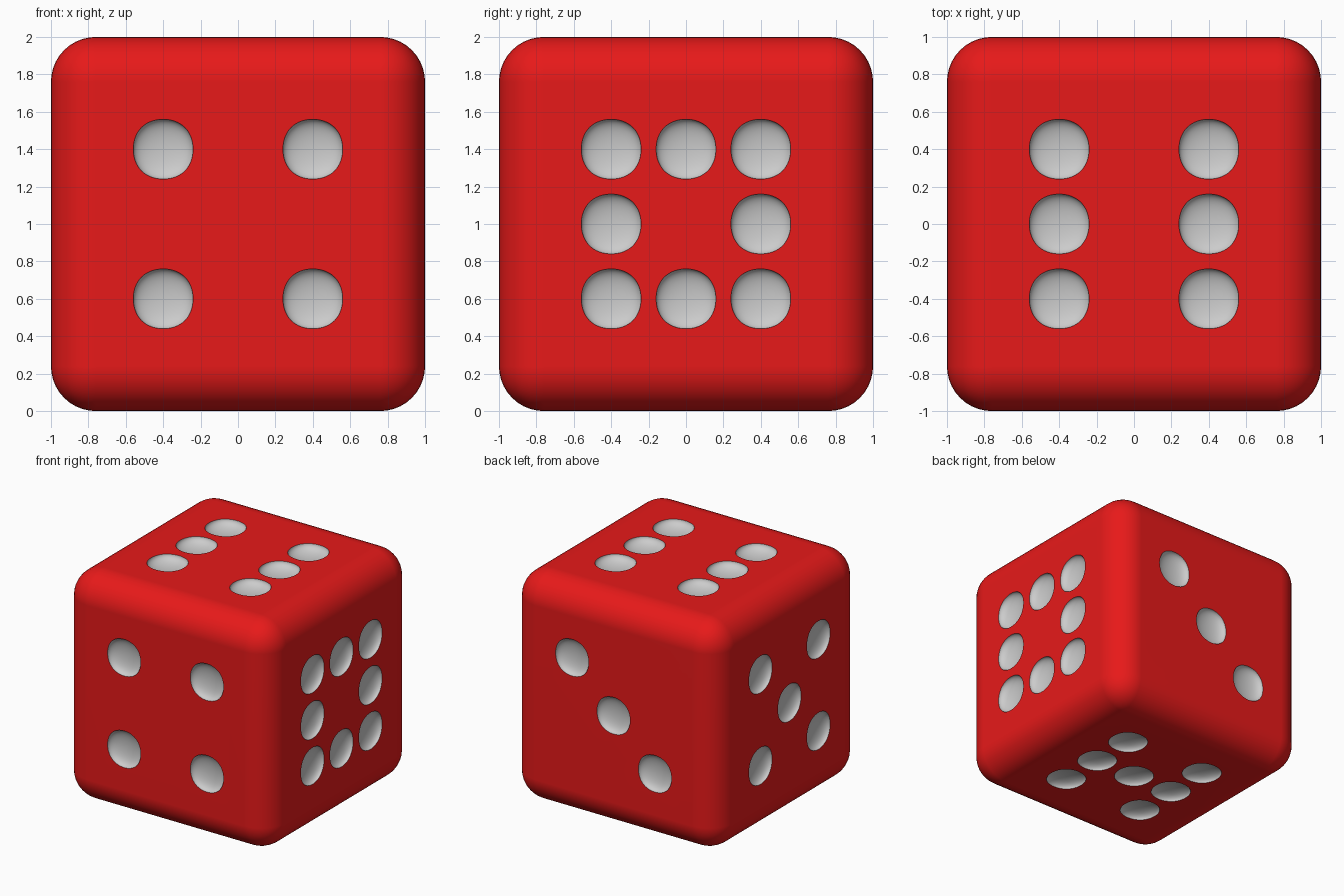
import bpy, bmesh
from mathutils import Vector

if "Cube" in bpy.data.objects:
    bpy.data.objects.remove(bpy.data.objects["Cube"])

PITCH, PIP_R, PIP_DEPTH = 0.4, 0.16, 0.065


def material(name, rgb):
    m = bpy.data.materials.new(name)
    m.diffuse_color = (*rgb, 1)
    m.use_nodes = True
    m.node_tree.nodes["Principled BSDF"].inputs["Base Color"].default_value = m.diffuse_color
    return m


red = material("red", (0.8, 0.01, 0.01))
pale = material("pale_grey", (0.8, 0.8, 0.8))

# Die body: cube with rounded edges
bpy.ops.mesh.primitive_cube_add(size=2, location=(0, 0, 1))
die = bpy.context.object
die.name = "die_body"
die.data.materials.append(red)
die.data.materials.append(pale)
bevel = die.modifiers.new("round_edges", 'BEVEL')
bevel.width, bevel.segments = 0.24, 10

# Pip layouts: face normal, horizontal axis, vertical axis, grid positions
X, Y, Z = Vector((1, 0, 0)), Vector((0, 1, 0)), Vector((0, 0, 1))
corners = [(a, b) for a in (-1, 1) for b in (-1, 1)]
columns = corners + [(-1, 0), (1, 0)]
faces = [
    (-Y, X, Z, corners),
    (X, Y, Z, columns + [(0, -1), (0, 1)]),
    (Z, X, Y, columns),
    (Y, X, Z, [(-1, -1), (0, 0), (1, 1)]),
    (-X, Y, Z, corners + [(0, 0)]),
    (-Z, X, Y, columns + [(0, 0)]),
]

# One soft squarish pip shape from a subdivided cube
bpy.ops.mesh.primitive_cube_add(size=2)
pip = bpy.context.object
pip.name = "pip_shape"
sub = pip.modifiers.new("soften", 'SUBSURF')
sub.levels = 4
bpy.ops.object.modifier_apply(modifier="soften")
reach = max(v.co.x for v in pip.data.vertices)
unit = [v.co / reach for v in pip.data.vertices]
polys = [tuple(p.vertices) for p in pip.data.polygons]
bpy.data.objects.remove(pip)

# Cutter: every pip placed on its face
bm = bmesh.new()
for n, u, v, spots in faces:
    for a, b in spots:
        c = Z + n + (u * a + v * b) * PITCH
        vs = [bm.verts.new(c + (u * p.x + v * p.y) * PIP_R + n * p.z * PIP_DEPTH) for p in unit]
        for poly in polys:
            bm.faces.new([vs[i] for i in poly])
bmesh.ops.recalc_face_normals(bm, faces=bm.faces)
mesh = bpy.data.meshes.new("pip_cutter")
bm.to_mesh(mesh)
bm.free()
mesh.materials.append(pale)
cutter = bpy.data.objects.new("pip_cutter", mesh)
bpy.context.collection.objects.link(cutter)
cutter.hide_render = True

# Carve the pips and shade smooth
bpy.context.view_layer.objects.active = die
die.select_set(True)
cut = die.modifiers.new("carve_pips", 'BOOLEAN')
cut.object, cut.operation, cut.solver = cutter, 'DIFFERENCE', 'EXACT'
cut.material_mode = 'TRANSFER'
bpy.ops.object.modifier_apply(modifier="round_edges")
bpy.ops.object.modifier_apply(modifier="carve_pips")
bpy.data.objects.remove(cutter)
bpy.ops.object.shade_smooth_by_angle(angle=0.6)
wn = die.modifiers.new("even_shading", 'WEIGHTED_NORMAL')
wn.keep_sharp = True
